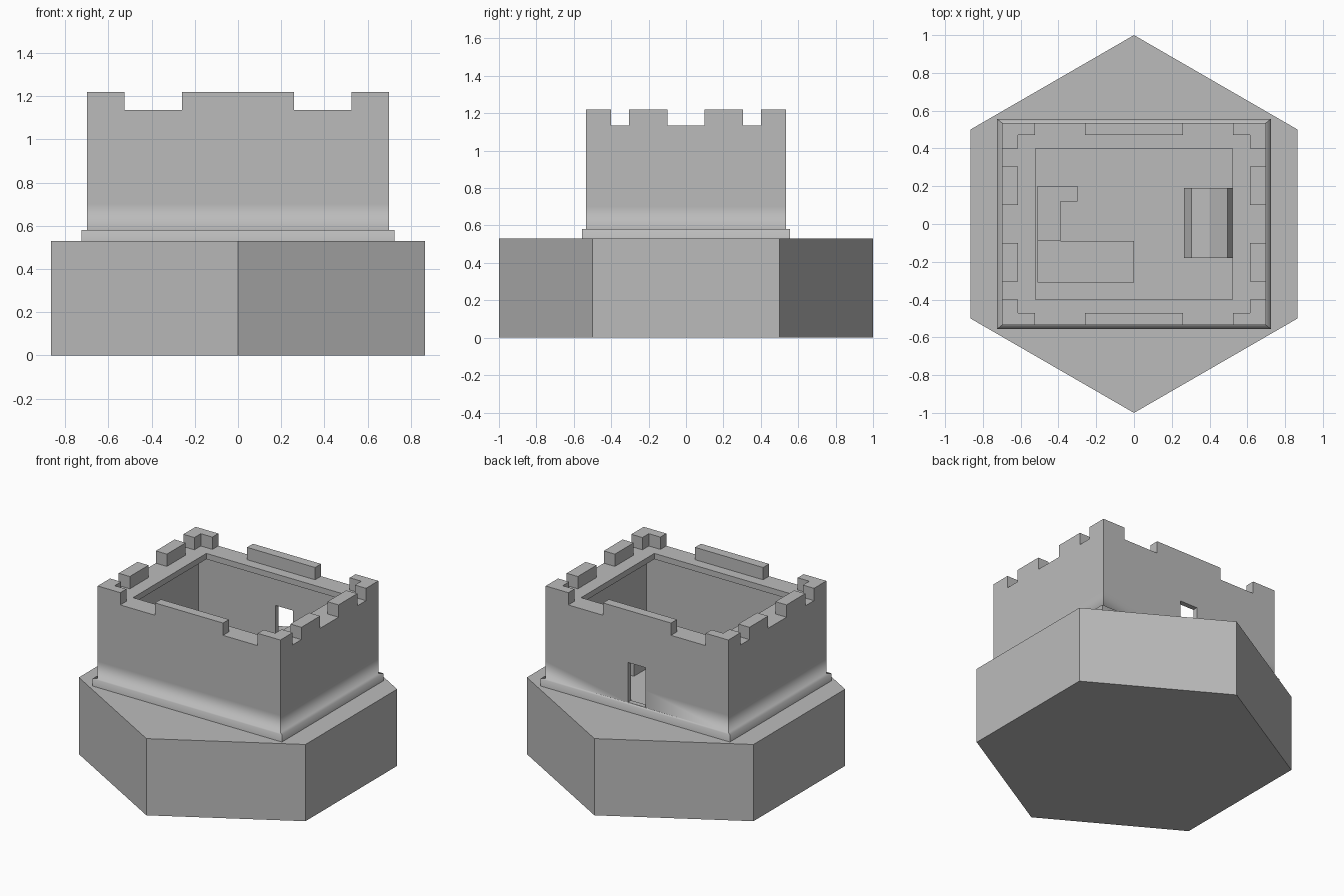
import bpy, bmesh, math

if "Cube" in bpy.data.objects:
    bpy.data.objects.remove(bpy.data.objects["Cube"])

STONE = (0.5, 0.5, 0.5, 1)
stone = bpy.data.materials.new("grey_stone")
stone.use_nodes = True
stone.diffuse_color = STONE
stone.node_tree.nodes["Principled BSDF"].inputs["Base Color"].default_value = STONE

STRETCH = 1.305          # width of the keep relative to its depth
BASE_TOP, FLOOR, WALL_TOP, MERLON_TOP = 0.53, 0.58, 1.135, 1.22
OUTER, INNER = 0.535, 0.47


def finish(name, bm):
    bmesh.ops.recalc_face_normals(bm, faces=bm.faces)
    mesh = bpy.data.meshes.new(name)
    bm.to_mesh(mesh)
    bm.free()
    mesh.materials.append(stone)
    obj = bpy.data.objects.new(name, mesh)
    bpy.context.collection.objects.link(obj)
    return obj


def prism(name, outline, axis, start, end):
    """Extrude a 2D outline along z, or along y when it is drawn in x and z."""
    bm = bmesh.new()
    place = (lambda a, b, t: (a, b, t)) if axis == "z" else (lambda a, b, t: (a, t, b))
    low = [bm.verts.new(place(a, b, start)) for a, b in outline]
    high = [bm.verts.new(place(a, b, end)) for a, b in outline]
    bm.faces.new(low)
    bm.faces.new(high)
    for i in range(len(low)):
        j = (i + 1) % len(low)
        bm.faces.new((low[i], low[j], high[j], high[i]))
    return finish(name, bm)


def box(name, x0, x1, y0, y1, z0, z1):
    return prism(name, [(x0, y0), (x1, y0), (x1, y1), (x0, y1)], "z", z0, z1)


# Hexagonal base
corners = [math.radians(60 * i + 30) for i in range(6)]
prism("hexagonal_base", [(math.cos(a), math.sin(a)) for a in corners], "z", 0, BASE_TOP)

# Keep walls: skirt, outer wall, overhanging rim, room, as (half depth, height) rings
profile = [(0.555, 0.5), (0.555, FLOOR), (OUTER, FLOOR), (OUTER, 0.7), (OUTER, WALL_TOP),
           (0.4, WALL_TOP), (0.4, 1.095), (0.5, 1.095), (0.5, FLOOR)]
bm = bmesh.new()
rings = [[bm.verts.new((sx * h * STRETCH, sy * h, z))
          for sx, sy in ((-1, -1), (1, -1), (1, 1), (-1, 1))] for h, z in profile]
bm.faces.new(rings[0])
bm.faces.new(rings[-1])
for level, (low, high) in enumerate(zip(rings, rings[1:])):
    for i in range(4):
        j = (i + 1) % 4
        face = bm.faces.new((low[i], low[j], high[j], high[i]))
        face.smooth = level < 4
# Only the level edges of the skirt and lower wall are softened
soft = {v for ring in rings[1:4] for v in ring}
for edge in bm.edges:
    a, b = edge.verts
    edge.smooth = a in soft and b in soft and abs(a.co.z - b.co.z) < 0.001 \
        and min(abs(a.co.x - b.co.x), abs(a.co.y - b.co.y)) < 0.001
walls = finish("keep_walls", bm)

# Doorway through the back wall
cutter = box("door_cutter", -0.065, 0.07, 0.45, 0.65, FLOOR + 0.005, 0.86)
cutter.hide_render = True
cut = walls.modifiers.new("doorway", "BOOLEAN")
cut.operation = "DIFFERENCE"
cut.solver = "EXACT"
cut.object = cutter
bpy.context.view_layer.objects.active = walls
bpy.ops.object.modifier_apply(modifier=cut.name)
bpy.data.objects.remove(cutter)

# Battlements
ox, ix = OUTER * STRETCH, INNER * STRETCH
for sx, side in ((-1, "right"), (1, "left")):
    for sy, end in ((-1, "front"), (1, "back")):
        shape = [(0.525, OUTER), (ox, OUTER), (ox, 0.4), (ix, 0.4), (ix, INNER), (0.525, INNER)]
        prism(f"corner_merlon_{end}_{side}", [(sx * x, sy * y) for x, y in shape],
              "z", WALL_TOP, MERLON_TOP)
        box(f"side_merlon_{end}_{side}", *sorted((sx * ix, sx * ox)),
            *sorted((sy * 0.1, sy * 0.305)), WALL_TOP, MERLON_TOP)
for sy, end in ((-1, "front"), (1, "back")):
    box(f"long_merlon_{end}", -0.26, 0.26, *sorted((sy * INNER, sy * OUTER)),
        WALL_TOP, MERLON_TOP)

# Furniture in the room
box("bed", -0.51, 0, -0.31, -0.09, FLOOR, 0.69)
prism("corner_counter", [(-0.51, -0.09), (-0.39, -0.09), (-0.39, 0.12), (-0.3, 0.12),
                         (-0.3, 0.2), (-0.51, 0.2)], "z", FLOOR, 0.72)
lid = [(0.4 + 0.135 * math.cos(math.radians(45 * i)),
        0.68 + 0.1 * math.sin(math.radians(45 * i))) for i in range(5)]
prism("chest", [(0.265, FLOOR), (0.535, FLOOR)] + lid, "y", -0.18, 0.19)
